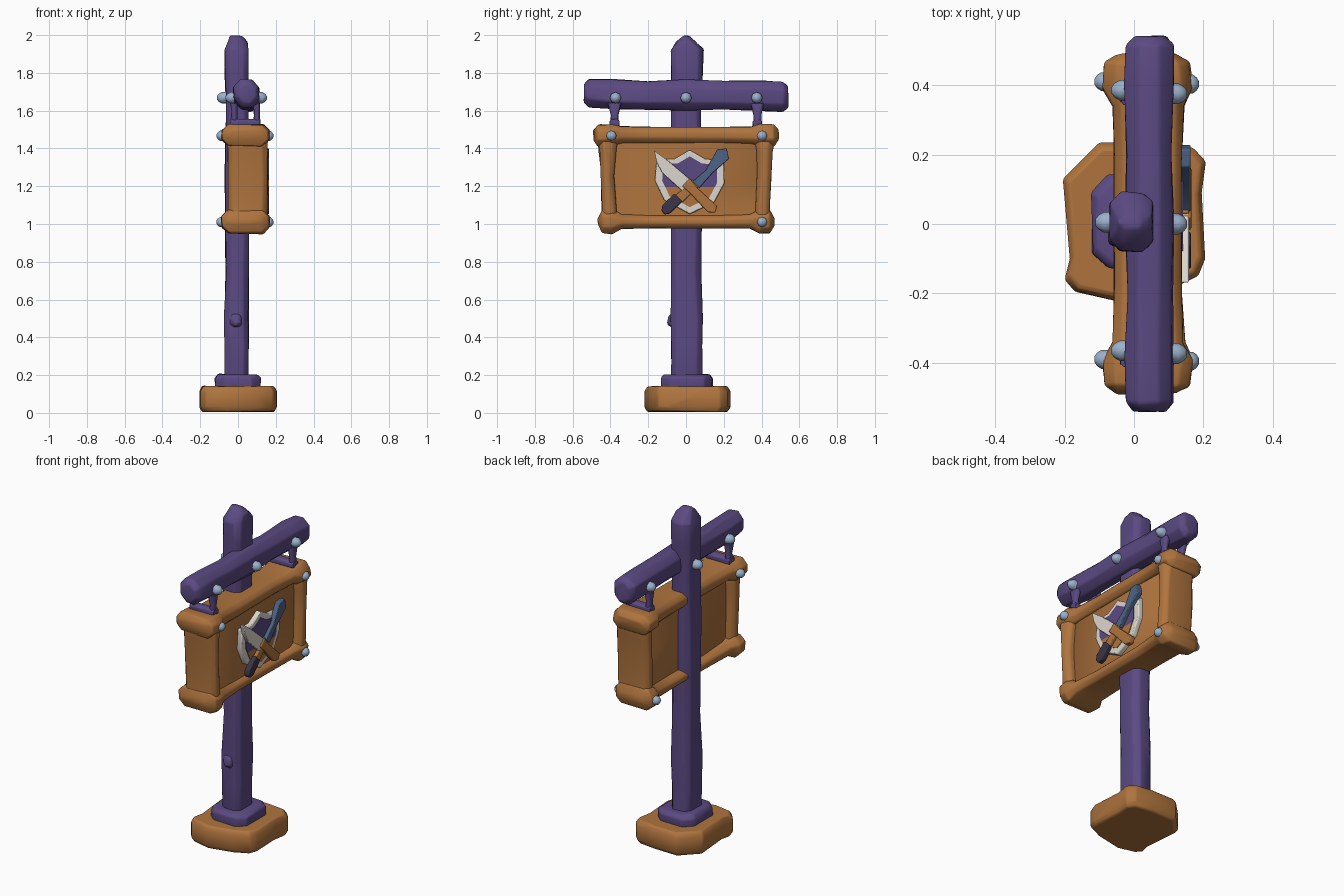
import bpy, bmesh, math, random
from mathutils import Vector

if "Cube" in bpy.data.objects:
    bpy.data.objects.remove(bpy.data.objects["Cube"])

random.seed(4)

def material(name, rgb):
    m = bpy.data.materials.new(name)
    m.diffuse_color = (*rgb, 1)
    m.use_nodes = True
    m.node_tree.nodes["Principled BSDF"].inputs["Base Color"].default_value = m.diffuse_color
    return m

PURPLE = material("purple wood", (0.105, 0.068, 0.225))
ORANGE = material("orange wood", (0.43, 0.175, 0.048))
STEEL = material("bolt steel", (0.33, 0.44, 0.60))
WHITE = material("bone white", (0.72, 0.68, 0.62))
BLUE = material("dark blue", (0.075, 0.125, 0.235))
DARK = material("dark grip", (0.045, 0.035, 0.065))

def finish(name, bm, mat, bevel=0.0, angle=40):
    bmesh.ops.recalc_face_normals(bm, faces=bm.faces)
    me = bpy.data.meshes.new(name)
    bm.to_mesh(me)
    bm.free()
    ob = bpy.data.objects.new(name, me)
    bpy.context.collection.objects.link(ob)
    me.materials.append(mat)
    if bevel:
        b = ob.modifiers.new("soft edges", 'BEVEL')
        b.width, b.segments, b.limit_method = bevel, 2, 'ANGLE'
        b.angle_limit = math.radians(35)
    bpy.ops.object.select_all(action='DESELECT')
    ob.select_set(True)
    bpy.context.view_layer.objects.active = ob
    bpy.ops.object.shade_smooth_by_angle(angle=math.radians(angle))
    return ob

def skin(bm, rings):
    n = len(rings[0])
    for r, s in zip(rings, rings[1:]):
        for i in range(n):
            bm.faces.new((r[i], r[(i + 1) % n], s[(i + 1) % n], s[i]))
    bm.faces.new(rings[0][::-1])
    bm.faces.new(rings[-1])

def timber(name, axis, sections, mat, chamfer=0.03, wobble=0.004, bevel=0.008):
    """Hewn beam: chamfered rectangles (t, a0, a1, b0, b1) lofted along an axis."""
    place = {'x': lambda t, a, b: (t, a, b), 'y': lambda t, a, b: (a, t, b),
             'z': lambda t, a, b: (a, b, t)}[axis]
    bm = bmesh.new()
    rings = []
    for t, a0, a1, b0, b1 in sections:
        c = min(chamfer, (a1 - a0) * 0.3, (b1 - b0) * 0.3)
        pts = [(a0 + c, b0), (a1 - c, b0), (a1, b0 + c), (a1, b1 - c),
               (a1 - c, b1), (a0 + c, b1), (a0, b1 - c), (a0, b0 + c)]
        w = lambda: random.uniform(-wobble, wobble)
        rings.append([bm.verts.new(place(t + w(), a + w(), b + w())) for a, b in pts])
    skin(bm, rings)
    return finish(name, bm, mat, bevel, 50)

def plate(name, pts, x0, x1, mat, bevel=0.0):
    """Flat (y, z) outline extruded along x."""
    bm = bmesh.new()
    skin(bm, [[bm.verts.new((x, y, z)) for y, z in pts] for x in (x0, x1)])
    return finish(name, bm, mat, bevel)

def bolt(name, x, y, z, side, r=0.03, h=0.045):
    """Faceted stud pointing along +x or -x, x is its seat."""
    bm = bmesh.new()
    rings = []
    for d, k in ((-0.03, 1), (h * 0.45, 1), (h * 0.8, 0.7), (h, 0.3)):
        rings.append([bm.verts.new((x + side * d, y + r * k * math.cos(i * math.pi / 4),
                                    z + r * k * math.sin(i * math.pi / 4))) for i in range(8)])
    skin(bm, rings)
    return finish(name, bm, STEEL, 0, 40)

# Stone-like wooden foot: irregular outline in three rings
outline = [(-.205, .13), (-.10, .235), (.06, .235), (.17, .22), (.207, .18), (.195, .09),
           (.205, -.10), (.185, -.15), (.10, -.19), (-.06, -.22), (-.17, -.195),
           (-.2, -.16), (-.185, -.1)]
bm = bmesh.new()
skin(bm, [[bm.verts.new((x * k, y * k, z + random.uniform(-.003, .003))) for x, y in outline]
          for z, k in ((0.006, .93), (0.03, 1), (0.115, 1), (0.142, .93))])
finish("foot", bm, ORANGE, 0.008, 50)

# Collar around the post
timber("collar", 'z', [(.12, -.12, .12, -.13, .14), (.185, -.12, .12, -.13, .14),
                       (.205, -.105, .105, -.115, .125)], PURPLE, .045)

# Post with pointed top
post = [(z, -.07 + d, .057, -.078, .085 - d) for z, d in
        ((.13, 0), (.35, .002), (.5, -.002), (.75, .006), (1.0, .004), (1.3, .002), (1.6, .004))]
post += [(1.80, -.07, .055, -.08, .088), (1.925, -.068, .055, -.078, .092),
         (1.965, -.055, .048, -.05, .055), (1.996, -.042, .02, -.015, .02)]
timber("post", 'z', post, PURPLE, .028)
timber("post_knot", 'y', [(-.097, -.03, .01, .47, .51), (-.07, -.045, .025, .45, .53)], PURPLE, .015)

# Cross beam
timber("cross_beam", 'y', [
    (-.54, 0, .09, 1.645, 1.74), (-.515, -.022, .11, 1.62, 1.765), (-.38, -.025, .112, 1.61, 1.765),
    (-.2, -.022, .11, 1.607, 1.757), (0, -.025, .115, 1.603, 1.765), (.2, -.022, .11, 1.605, 1.757),
    (.4, -.025, .112, 1.60, 1.76), (.515, -.022, .112, 1.595, 1.753), (.54, .002, .09, 1.62, 1.73)],
    PURPLE, .04)

# Sign frame: rails with flared ends, stiles between
def rail(name, z0, z1, f, e):
    half = [(e, -.05, .12, z0 + .02, z1 - .02), (e - .025, -.085, .16, z0 - f, z1 + f),
            (.39, -.088, .168, z0 - f, z1 + f), (.34, -.06, .145, z0, z1),
            (.17, -.057, .138, z0 + .004, z1 - .004)]
    timber(name, 'y', [(-s[0], *s[1:]) for s in half] + [(s[0], *s[1:]) for s in half[::-1]],
           ORANGE, .035)

rail("top_rail", 1.425, 1.515, .012, .49)
rail("bottom_rail", .975, 1.05, .026, .467)
for s, n in ((-1, "left"), (1, "right")):
    secs = []
    for z, i, o in ((1.0, .36, .45), (1.08, .365, .445), (1.25, .378, .45), (1.38, .372, .46), (1.46, .36, .47)):
        lo, hi = sorted((s * i, s * o))
        secs.append((z, -.055, .155, lo, hi))
    timber(n + "_stile", 'z', secs, ORANGE, .03)
timber("sign_panel", 'z', [(z, -.005, .11, -.4, .4) for z in (1.0, 1.24, 1.46)], ORANGE, .01, .002, 0)

# U-shaped hangers linking beam and sign
for s, n in ((-1, "left"), (1, "right")):
    y = .378 * s
    for x, k in ((-.02, "rear"), (.1, "front")):
        timber(f"{n}_hanger_{k}_leg", 'z', [(1.53, x - .02, x + .018, y - .022, y + .022),
               (1.575, x - .015, x + .015, y - .02, y + .02),
               (1.64, x - .02, x + .016, y - .035, y + .035)], PURPLE, .01, .002, .003)
    timber(n + "_hanger_bar", 'x', [(-.04, y - .026, y + .026, 1.51, 1.555),
           (.118, y - .026, y + .026, 1.51, 1.555)], PURPLE, .012, .002, .003)

# Bolts on beam, post and sign corners
for y in (-.373, 0, .375):
    bolt("beam_front_bolt", .108, y, 1.668, 1)
for y in (-.365, .385):
    bolt("beam_rear_bolt", -.02, y, 1.668, -1)
bolt("post_rear_bolt", -.066, .005, 1.668, -1)
for y, z in ((-.395, 1.467), (.403, 1.467), (.403, 1.01)):
    bolt("sign_front_bolt", .155, y, z, 1, .027, .032)
for y, z in ((-.39, 1.467), (.41, 1.01)):
    bolt("sign_rear_bolt", -.078, y, z, -1, .027, .036)

# Shield emblem: white rim, purple upper field, orange lower field
shield = [(.02, 1.392), (-.06, 1.345), (-.155, 1.345), (-.165, 1.23), (-.115, 1.125), (.02, 1.052),
          (.15, 1.115), (.203, 1.215), (.2, 1.335), (.1, 1.345)]
cy, cz, k = .02, 1.23, .79
plate("shield_rim", shield, .09, .137, WHITE, .006)
inner = [(cy + (y - cy) * k, cz + (z - cz) * k) for y, z in shield]
def clip(pts, h, sign):
    out = []
    for (y0, z0), (y1, z1) in zip(pts, pts[1:] + pts[:1]):
        if (z0 - h) * sign >= 0:
            out.append((y0, z0))
        if (z0 - h) * (z1 - h) < 0:
            out.append((y0 + (y1 - y0) * (h - z0) / (z1 - z0), h))
    return out
plate("shield_upper_field", clip(inner, 1.195, 1), .134, .141, PURPLE)
plate("shield_lower_field", clip(inner, 1.195, -1), .134, .141, ORANGE)

# Crossed weapons: white blade with wooden grip, blue blade with dark grip
plate("white_blade", [(-.17, 1.39), (-.095, 1.335), (.035, 1.225), (-.02, 1.175),
                      (-.125, 1.27), (-.155, 1.325)], .13, .158, WHITE, .004)
plate("wood_grip", [(-.02, 1.2), (.02, 1.24), (.06, 1.19), (.165, 1.095), (.155, 1.06),
                    (.115, 1.062), (.02, 1.165)], .13, .165, ORANGE, .006)
plate("blue_blade", [(.035, 1.225), (.105, 1.285), (.165, 1.395), (.215, 1.4), (.228, 1.345),
                     (.14, 1.27), (.07, 1.19)], .13, .163, BLUE, .004)
plate("blue_blade_shaft", [(-.055, 1.15), (.035, 1.235), (.07, 1.2), (-.02, 1.115)], .13, .158, ORANGE, .005)
plate("dark_grip", [(-.13, 1.07), (-.125, 1.1), (-.06, 1.16), (-.02, 1.12), (-.085, 1.055),
                    (-.115, 1.05)], .13, .164, DARK, .006)
